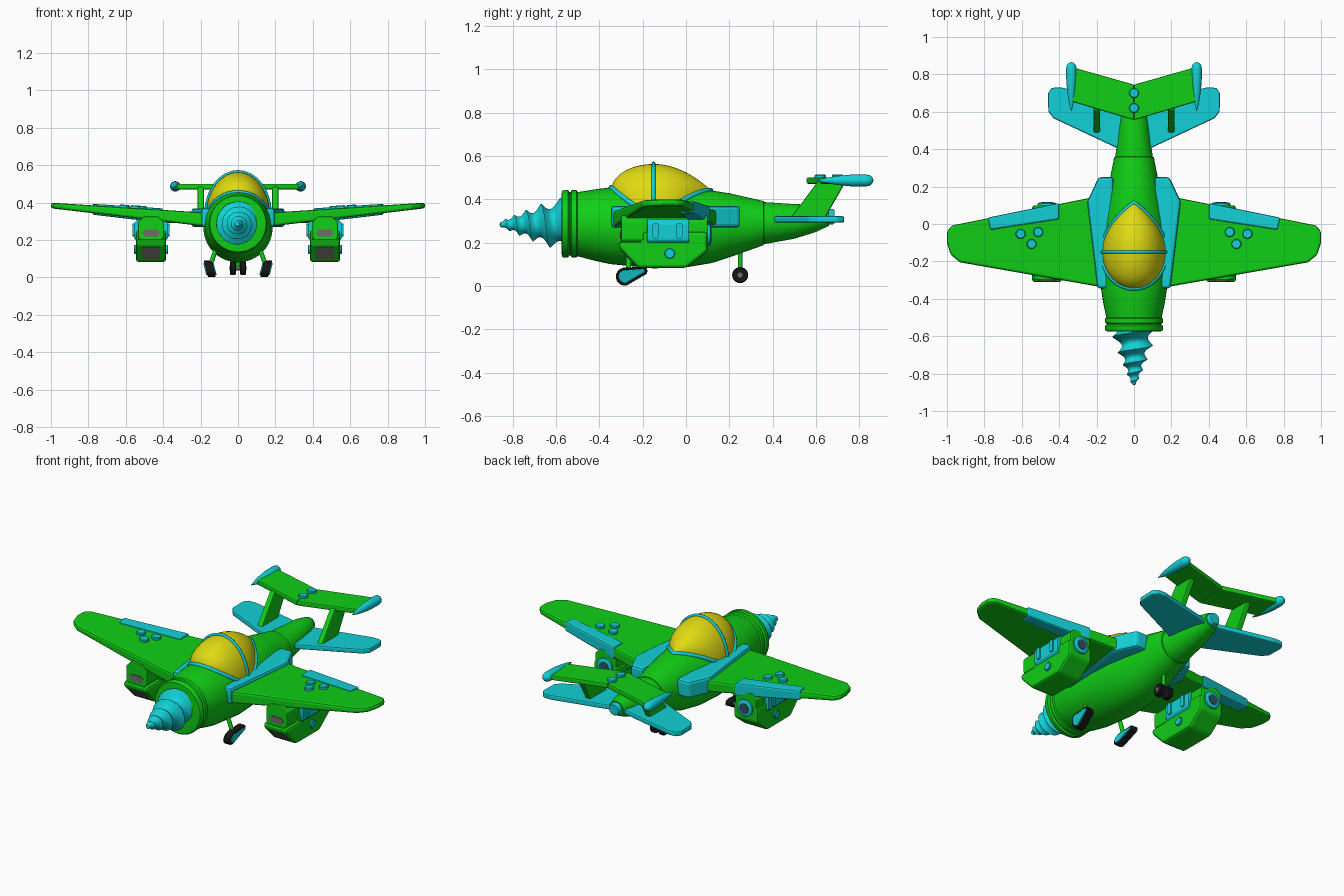
import bpy, bmesh, math
from mathutils import Vector

if "Cube" in bpy.data.objects:
    bpy.data.objects.remove(bpy.data.objects["Cube"])

def colour(name, r, g, b):
    m = bpy.data.materials.new(name)
    m.diffuse_color = (r, g, b, 1)
    m.use_nodes = True
    m.node_tree.nodes["Principled BSDF"].inputs["Base Color"].default_value = m.diffuse_color
    return m

GREEN = colour("green", 0.005, 0.62, 0.008)
CYAN = colour("cyan", 0.006, 0.64, 0.68)
YELLOW = colour("yellow", 0.74, 0.70, 0.006)
BLACK = colour("black", 0.008, 0.008, 0.008)
GREY = colour("grey", 0.17, 0.15, 0.15)
NAVY = colour("dark_blue", 0.03, 0.08, 0.13)

def finish(name, bm, mat, mirror=False, bevel=0, smooth=False):
    bmesh.ops.remove_doubles(bm, verts=bm.verts, dist=1e-5)
    bmesh.ops.recalc_face_normals(bm, faces=bm.faces)
    me = bpy.data.meshes.new(name)
    bm.to_mesh(me)
    bm.free()
    me.materials.append(mat)
    ob = bpy.data.objects.new(name, me)
    bpy.context.collection.objects.link(ob)
    if smooth:
        bpy.ops.object.select_all(action='DESELECT')
        ob.select_set(True)
        bpy.context.view_layer.objects.active = ob
        bpy.ops.object.shade_smooth_by_angle(angle=math.radians(38))
    if bevel:
        b = ob.modifiers.new("bevel", 'BEVEL')
        b.width, b.segments, b.limit_method = bevel, 2, 'ANGLE'
    if mirror:
        m = ob.modifiers.new("mirror", 'MIRROR')
        m.use_mirror_merge = False
    return ob

def loft(name, rings, mat, closed=True, **kw):
    bm = bmesh.new()
    vs = [[bm.verts.new(p) for p in r] for r in rings]
    n = len(rings[0])
    for a, b in zip(vs, vs[1:]):
        for i in range(n if closed else n - 1):
            j = (i + 1) % n
            bm.faces.new((a[i], a[j], b[j], b[i]))
    if closed:
        bm.faces.new(vs[0])
        bm.faces.new(vs[-1])
    return finish(name, bm, mat, **kw)

def prism(name, pts, axis, lo, hi, mat, **kw):
    put = {'x': lambda u, v, t: (t, u, v), 'y': lambda u, v, t: (u, t, v), 'z': lambda u, v, t: (u, v, t)}[axis]
    return loft(name, [[put(u, v, t) for u, v in pts] for t in (lo, hi)], mat, **kw)

def slab(name, pts, mid, thick, mat, **kw):
    return loft(name, [[(x, y, mid(x) + s * thick(x) / 2) for x, y in pts] for s in (-1, 1)], mat, **kw)

def rod(name, stations, mat, seg=24, **kw):
    # round body through (centre, radius) stations
    d = (Vector(stations[-1][0]) - Vector(stations[0][0])).normalized()
    u = d.orthogonal().normalized()
    v = d.cross(u)
    rings = [[Vector(c) + r * (u * math.cos(2 * math.pi * i / seg) + v * math.sin(2 * math.pi * i / seg))
              for i in range(seg)] for c, r in stations]
    return loft(name, rings, mat, smooth=True, **kw)

def disc(name, c, r, h, mat, axis=(0, 0, 1), **kw):
    c, a = Vector(c), Vector(axis)
    return rod(name, [(c - a * 0.01, r), (c + a * h * 0.7, r), (c + a * h, r * 0.85)], mat, **kw)

def chamfered(cx, cz, w, h, c):
    q = [(w, h - c), (w - c, h), (c - w, h), (-w, h - c), (-w, c - h), (c - w, -h), (w - c, -h), (w, c - h)]
    return [(cx + x, cz + z) for x, z in q]

def tube(name, pts, r, mat, cyclic=False):
    cu = bpy.data.curves.new(name, 'CURVE')
    cu.dimensions, cu.bevel_depth, cu.bevel_resolution = '3D', r, 2
    s = cu.splines.new('POLY')
    s.points.add(len(pts) - 1)
    for p, q in zip(s.points, pts):
        p.co = (*q, 1)
    s.use_cyclic_u = cyclic
    cu.materials.append(mat)
    ob = bpy.data.objects.new(name, cu)
    bpy.context.collection.objects.link(ob)
    bpy.ops.object.select_all(action='DESELECT')
    ob.select_set(True)
    bpy.context.view_layer.objects.active = ob
    bpy.ops.object.convert(target='MESH')

# fuselage: y, centre z, half width, half height
FUS = [(-0.5, .285, .148, .148), (-0.42, .281, .165, .165), (-0.35, .278, .176, .177), (-0.15, .267, .185, .186),
       (0, .267, .176, .181), (.12, .273, .154, .167), (.2, .28, .137, .148), (.358, .29, .106, .102),
       (.36, .29, .10, .097), (.5, .298, .083, .08), (.6, .312, .066, .063), (.66, .32, .046, .042)]
SEG = 40
loft("fuselage", [[(w * math.cos(2 * math.pi * i / SEG), y, z + h * math.sin(2 * math.pi * i / SEG))
                   for i in range(SEG)] for y, z, w, h in FUS], GREEN, smooth=True)
disc("tail_cap", (0, .66, .32), .036, .025, CYAN, axis=(0, 1, 0))

# collar rings behind the drill
rod("nose_collar", [((0, y, .287), r) for y, r in
    [(-.575, .125), (-.573, .15), (-.565, .156), (-.545, .156), (-.538, .146), (-.533, .146), (-.528, .155),
     (-.505, .155), (-.5, .147), (-.487, .147)]], GREEN, seg=40)

# drill: spiral thread whose pitch shrinks toward the tip
rings = []
for k in range(111):
    u = k / 110
    turn = 4 * math.log(0.1 / (0.1 - 0.07 * u))
    ring = []
    for i in range(48):
        a = 2 * math.pi * i / 48
        f = (turn + i / 48 + 0.9) % 1
        r = (0.124 - 0.112 * u ** 1.25) * (0.64 + 0.36 * (1 - math.sin(math.pi * f)))
        if u == 1:
            r = 0.004
        ring.append((r * math.sin(a), -0.57 - 0.29 * u, 0.285 + r * math.cos(a)))
    rings.append(ring)
loft("drill", rings, CYAN, smooth=True)

# canopy
def deck(y, x):
    for a, b in zip(FUS, FUS[1:]):
        if a[0] <= y <= b[0]:
            t = (y - a[0]) / (b[0] - a[0])
            z, w, h = [a[i] + (b[i] - a[i]) * t for i in (1, 2, 3)]
            return z + h * math.sqrt(max(0, 1 - (x / w) ** 2))

prof = [(-.15 - .195 * math.cos(t * math.pi / 20), math.sin(t * math.pi / 20)) for t in range(10)]
prof += [(-.15 + .265 * t / 12, 1 - (t / 12) ** 2) for t in range(13)]

def canopy_ring(y, f, grow=0):
    w, base, top = .17 * f, deck(y, .17 * f) - .004, .443 + .12 * f
    return [((w + grow) * math.cos(math.pi * i / 24), y, base + (top + grow - base) * math.sin(math.pi * i / 24))
            for i in range(25)]

loft("canopy_glass", [canopy_ring(y, f) for y, f in prof], YELLOW, closed=False, smooth=True)
edge = [(.172 * f, y, deck(y, .17 * f)) for y, f in prof]
tube("canopy_rim", edge + [(-x, y, z) for x, y, z in edge[-2:0:-1]], .012, CYAN, True)
tube("canopy_rib", canopy_ring(-.15, 1, .002), .009, CYAN)

# wings, flaps and wing studs
mid = lambda x: .294 + .091 * x
thick = lambda x: .083 - .053 * x
slab("wing", [(.1, -.348), (.2, -.333), (.93, -.205), (.98, -.165), (1, -.1), (1, -.04), (.975, -.008), (.9, .007),
              (.1, .167)], mid, thick, GREEN, mirror=True, bevel=.012)
slab("wing_flap", [(.4, .025), (.768, -.032), (.782, .034), (.4, .112)], mid, lambda x: thick(x) + .016,
     CYAN, mirror=True, bevel=.01)
for x, y in [(.607, -.053), (.513, -.043), (.548, -.107)]:
    disc("wing_stud", (x, y, mid(x) + thick(x) / 2), .026, .014, CYAN, axis=(-.09, 0, 1), mirror=True)
prism("wing_root_fairing", [(.12, -.345), (.195, -.345), (.25, .12), (.19, .25), (.11, .25), (.11, 0)], 'z',
      .27, .37, CYAN, mirror=True, bevel=.015)

# engine pods under the wings
X = .465
prism("pod_body", [(-.31, .205), (-.31, .175), (-.22, .083), (0, .083), (.1, .16), (.1, .25), (-.2, .25), (-.2, .205)],
      'x', X - .08, X + .08, GREEN, mirror=True, bevel=.014)
prism("pod_upper", chamfered(X, .255, .07, .07, .03), 'y', -.3, .1, GREEN, mirror=True, bevel=.006)
prism("pod_band", chamfered(X, .25, .092, .06, .022), 'y', -.18, .015, CYAN, mirror=True, bevel=.006)
prism("pod_intake_upper", chamfered(X, .238, .046, .018, .014), 'y', -.304, -.295, GREY, mirror=True)
prism("pod_intake_lower", [(-.299, .161), (-.241, .1), (-.232, .108), (-.29, .169)], 'x', X - .048, X + .048,
      GREY, mirror=True)
rod("pod_exhaust", [((X, .09, .235), .05), ((X, .11, .235), .05), ((X, .115, .235), .04)], CYAN, mirror=True)
rod("pod_exhaust_core", [((X, .1, .235), .03), ((X, .118, .235), .03)], NAVY, mirror=True)
for s in (-1, 1):
    disc("pod_stud", (X + s * .08, -.075, .15), .024, .01, CYAN, axis=(s, 0, 0), mirror=True)
    for y in (-.14, -.03):
        prism("pod_rib", chamfered(y, .255, .014, .035, .006), 'x', X + s * .085, X + s * .1, CYAN, mirror=True)

# tail: lower stabiliser, fins, top wing, tip pods
slab("stabiliser", [(0, .40), (.1, .41), (.43, .565), (.458, .6), (.46, .7), (.44, .728), (.39, .73), (.05, .65),
                    (0, .65)], lambda x: .307, lambda x: .03, CYAN, mirror=True, bevel=.008)
prism("tail_fin", [(.48, .31), (.64, .31), (.74, .485), (.61, .485)], 'x', .182, .216, GREEN, mirror=True, bevel=.007)
slab("top_wing", [(0, .555), (.335, .655), (.335, .84), (0, .745)], lambda x: .486, lambda x: .03, GREEN,
     mirror=True, bevel=.007)
rod("tip_pod", [((.335, y, .487), r) for y, r in
    [(.605, .002), (.65, .013), (.7, .021), (.76, .027), (.83, .028), (.85, .024), (.86, .015), (.865, .004)]],
    CYAN, mirror=True)
for y in (.62, .70):
    disc("top_wing_stud", (0, y, .5), .026, .014, CYAN)

# landing gear
def teardrop(grow):
    a = [math.radians(80 + 20 * i) for i in range(11)]
    b = [math.radians(-80 + 20 * i) for i in range(9)]
    return ([(-.282 + (.042 + grow) * math.cos(t), .043 + (.042 + grow) * math.sin(t)) for t in a]
            + [(-.2 + (.022 + grow) * math.cos(t), .069 + (.022 + grow) * math.sin(t)) for t in b])

def leaning(name, g, half, mat):
    # front wheels lean outward toward the ground
    rings = [[(.146 + s * half + (.045 - z) * -.3 * -1 * -1 + 0, y, z) for y, z in teardrop(g)] for s in (-1, 1)]
    rings = [[(.15 + s * half - .25 * (z - .045) * -1, y, z) for y, z in teardrop(g)] for s in (-1, 1)]
    loft(name, rings, mat, mirror=True, bevel=.004)

leaning("front_wheel", 0, .021, BLACK)
leaning("front_wheel_cover", -.012, .028, CYAN)
rod("front_strut", [((.115, -.265, .16), .012), ((.15, -.265, .06), .012)], GREEN, seg=16, mirror=True)
rod("rear_wheel", [((.012, .25, .05), .033), ((.017, .25, .05), .037), ((.038, .25, .05), .037), ((.043, .25, .05), .032)],
    BLACK, mirror=True)
rod("rear_axle", [((-.046, .25, .05), .012), ((.046, .25, .05), .012)], GREY, seg=16)
rod("rear_strut", [((0, .25, .18), .01), ((0, .25, .04), .01)], GREEN, seg=16)
